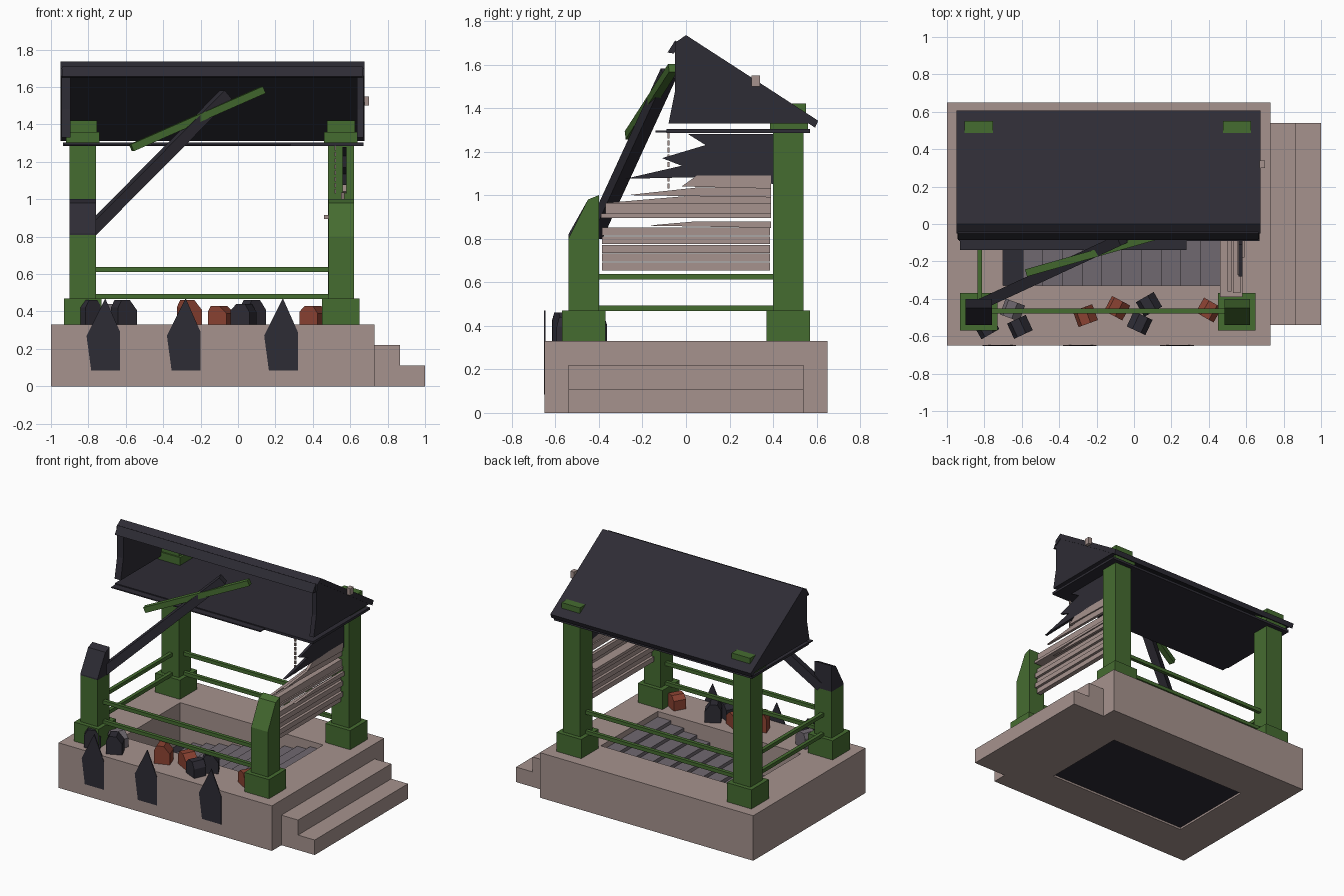
import bpy, bmesh, math, random
from mathutils import Vector, Matrix

if "Cube" in bpy.data.objects:
    bpy.data.objects.remove(bpy.data.objects["Cube"])

random.seed(4)


def material(name, rgb):
    m = bpy.data.materials.new(name)
    m.diffuse_color = (*rgb, 1)
    m.use_nodes = True
    m.node_tree.nodes["Principled BSDF"].inputs["Base Color"].default_value = m.diffuse_color
    return m


STONE = material("stone", (0.38, 0.29, 0.27))
GREEN = material("green_paint", (0.06, 0.15, 0.03))
DARK = material("charred", (0.027, 0.025, 0.035))
RED = material("red_brick", (0.26, 0.055, 0.032))
GREY = material("grey_tread", (0.16, 0.14, 0.16))


def finish(name, bm, mat):
    bmesh.ops.recalc_face_normals(bm, faces=bm.faces)
    me = bpy.data.meshes.new(name)
    bm.to_mesh(me)
    bm.free()
    me.materials.append(mat)
    ob = bpy.data.objects.new(name, me)
    bpy.context.collection.objects.link(ob)
    return ob


def prism(name, pts, axis, a, b, mat):
    """Extrude a 2D outline along x (pts are y,z) or y (pts are x,z)."""
    bm = bmesh.new()
    place = (lambda p, t: (t, p[0], p[1])) if axis == "x" else (lambda p, t: (p[0], t, p[1]))
    r0 = [bm.verts.new(place(p, a)) for p in pts]
    r1 = [bm.verts.new(place(p, b)) for p in pts]
    bm.faces.new(r0)
    bm.faces.new(r1)
    for i in range(len(pts)):
        j = (i + 1) % len(pts)
        bm.faces.new((r0[i], r0[j], r1[j], r1[i]))
    return finish(name, bm, mat)


def box(name, x, y, z, mat):
    return prism(name, [(y[0], z[0]), (y[1], z[0]), (y[1], z[1]), (y[0], z[1])], "x", x[0], x[1], mat)


def beam(name, p, q, w, h, mat):
    p, q = Vector(p), Vector(q)
    d = q - p
    ob = box(name, (-w / 2, w / 2), (-h / 2, h / 2), (0, d.length), mat)
    ob.matrix_world = Matrix.Translation(p) @ d.to_track_quat("Z", "Y").to_matrix().to_4x4()
    return ob


# platform: rectangular block with an open stairwell
PX, PY = (-0.70, 0.46), 0.33
bm = bmesh.new()
rings = []
for x0, x1, y in ((-1, 0.73, 0.65), (PX[0], PX[1], PY)):
    for z in (0, 0.33):
        rings.append([bm.verts.new((a, b, z)) for a, b in ((x0, -y), (x1, -y), (x1, y), (x0, y))])
ob, ot, ib, it = rings
for r, s in ((ob, ot), (ot, it), (it, ib), (ib, ob)):
    for i in range(4):
        j = (i + 1) % 4
        bm.faces.new((r[i], r[j], s[j], s[i]))
finish("platform", bm, STONE)

# entrance steps on the right
prism("entrance_steps", [(0.73, 0), (1.0, 0), (1.0, 0.11), (0.865, 0.11), (0.865, 0.22), (0.73, 0.22)],
      "y", -0.54, 0.54, STONE)

# treads descending to the left inside the stairwell
box("stairwell_floor", PX, (-PY, PY), (0.015, 0.03), DARK)
N = 11
step = (PX[1] - PX[0]) / N
for i in range(1, N):
    box(f"stair_tread_{i}", (PX[0] + i * step, PX[0] + (i + 1) * step), (-PY, PY),
        (0.03, 0.04 + 0.025 * i), GREY)

# posts, footings and capitals
BROKEN = [(-0.54, 0.47), (-0.40, 0.47), (-0.40, 1.0), (-0.45, 0.98), (-0.54, 0.80)]
for side, cx in (("left", -0.83), ("right", 0.55)):
    for end, cy in (("front", -0.47), ("back", 0.47)):
        box(f"{end}_{side}_footing", (cx - 0.1, cx + 0.1), (cy - 0.1, cy + 0.1), (0.33, 0.47), GREEN)
    box(f"back_{side}_post", (cx - 0.07, cx + 0.07), (0.40, 0.54), (0.47, 1.31), GREEN)
    box(f"back_{side}_collar", (cx - 0.09, cx + 0.09), (0.385, 0.56), (1.30, 1.36), GREEN)
    box(f"back_{side}_capital", (cx - 0.075, cx + 0.075), (0.395, 0.55), (1.36, 1.42), GREEN)
prism("front_right_broken_post", BROKEN, "x", 0.485, 0.62, GREEN)
box("front_left_post", (-0.90, -0.76), (-0.54, -0.40), (0.47, 0.81), GREEN)
prism("front_left_charred_top", [(-0.54, 0.81), (-0.40, 0.81), (-0.40, 1.0), (-0.45, 0.98), (-0.54, 0.82)],
      "x", -0.90, -0.76, DARK)

# railings on front, back and left
for z in (0.48, 0.625):
    for end, y in (("front", -0.465), ("back", 0.465)):
        beam(f"{end}_rail_{z}", (-0.84, y, z), (0.55, y, z), 0.026, 0.026, GREEN)
    beam(f"left_rail_{z}", (-0.825, -0.48, z), (-0.825, 0.48, z), 0.026, 0.026, GREEN)

# right side wall: stacked boards, splintered towards the top
for i in range(5):
    z = 0.655 + 0.04 * i
    x = 0.53 + 0.015 * (i % 2)
    box(f"wall_board_{i}", (x, x + 0.035), (-0.385, 0.385), (z, z + 0.036), STONE)
box("loose_board_lower", (0.46, 0.58), (-0.39, 0.39), (0.895, 0.915), STONE)
box("loose_board_upper", (0.53, 0.57), (-0.37, 0.39), (0.915, 0.965), STONE)
for i, (y0, z0, z1, x) in enumerate(((-0.36, 0.965, 1.00, 0.50), (-0.27, 1.00, 1.035, 0.55),
                                     (-0.18, 0.86, 0.88, 0.57), (-0.02, 1.04, 1.09, 0.56))):
    prism(f"wall_splinter_{i}", [(y0, z0), (0.39, z0 - 0.01), (0.39, z1), (0.05, z1)],
          "x", x, x + 0.02, STONE)

# torn sign panel above the boards
prism("torn_sign_panel", [(0.41, 1.28), (0.01, 1.28), (0.09, 1.23), (-0.11, 1.17), (-0.02, 1.135),
                          (-0.28, 1.075), (0.16, 1.085), (0.41, 1.05)], "x", 0.56, 0.58, DARK)

# roof: back slope, broken stub of the front slope, gables, ceiling
prism("roof_slope", [(-0.05, 1.70), (0, 1.735), (0.607, 1.342), (0.593, 1.31), (0, 1.695), (-0.05, 1.66)],
      "x", -0.95, 0.675, DARK)
prism("roof_front_lip", [(-0.05, 1.71), (-0.03, 1.70), (-0.055, 1.65), (-0.085, 1.655)], "x", -0.94, 0.665, DARK)
for side, a, b in (("left", -0.945, -0.895), ("right", 0.635, 0.67)):
    prism(f"{side}_gable", [(-0.05, 1.70), (0, 1.72), (0.59, 1.33), (-0.08, 1.33), (-0.05, 1.48)],
          "x", a, b, DARK)
box("ceiling", (-0.935, 0.67), (-0.09, 0.57), (1.285, 1.303), DARK)
prism("ceiling_splinter", [(-0.93, 1.288), (0.28, 1.288), (0.28, 1.296), (-0.93, 1.296)], "y", -0.14, -0.09, DARK)
box("gable_bracket", (0.67, 0.70), (0.30, 0.34), (1.50, 1.55), STONE)

# fallen timbers
beam("fallen_rafter", (-0.80, -0.42, 0.82), (-0.065, -0.08, 1.56), 0.06, 0.06, DARK)
beam("fallen_brace", (-0.57, -0.26, 1.275), (0.135, -0.06, 1.585), 0.04, 0.04, GREEN)

# hanging chain at the right
for i in range(8):
    z = 1.03 + i * 0.033
    box(f"chain_link_{i}", (0.515, 0.525), (-0.085, -0.075), (z, z + 0.024), STONE)

# rubble along the front edge
RUBBLE = ((-0.61, -0.55, 25, 0.13, DARK), (-0.65, -0.46, -20, 0.11, GREY), (-0.79, -0.55, 30, 0.13, DARK),
          (-0.26, -0.49, 20, 0.13, RED), (-0.09, -0.45, -28, 0.10, RED), (0.08, -0.43, 30, 0.13, DARK),
          (0.03, -0.53, -25, 0.11, DARK), (0.40, -0.46, -30, 0.10, RED))
for i, (x, y, ang, h, mat) in enumerate(RUBBLE):
    k = random.uniform(-0.01, 0.01)
    ob = prism(f"rubble_{i}", [(-0.055, 0), (0.055, 0), (0.055, h * 0.6), (0.02 + k, h), (-0.03 + k, h), (-0.055, h * 0.7)],
               "y", -0.045, 0.045, mat)
    ob.location = (x, y, 0.33)
    ob.rotation_euler.z = math.radians(ang)

# pointed scorch panels on the platform front
for i, x in enumerate((-0.71, -0.28, 0.24)):
    prism(f"front_scorch_{i}", [(x - 0.10, 0.27), (x, 0.47), (x + 0.08, 0.29), (x + 0.08, 0.085), (x - 0.075, 0.085)],
          "y", -0.653, -0.646, DARK)
